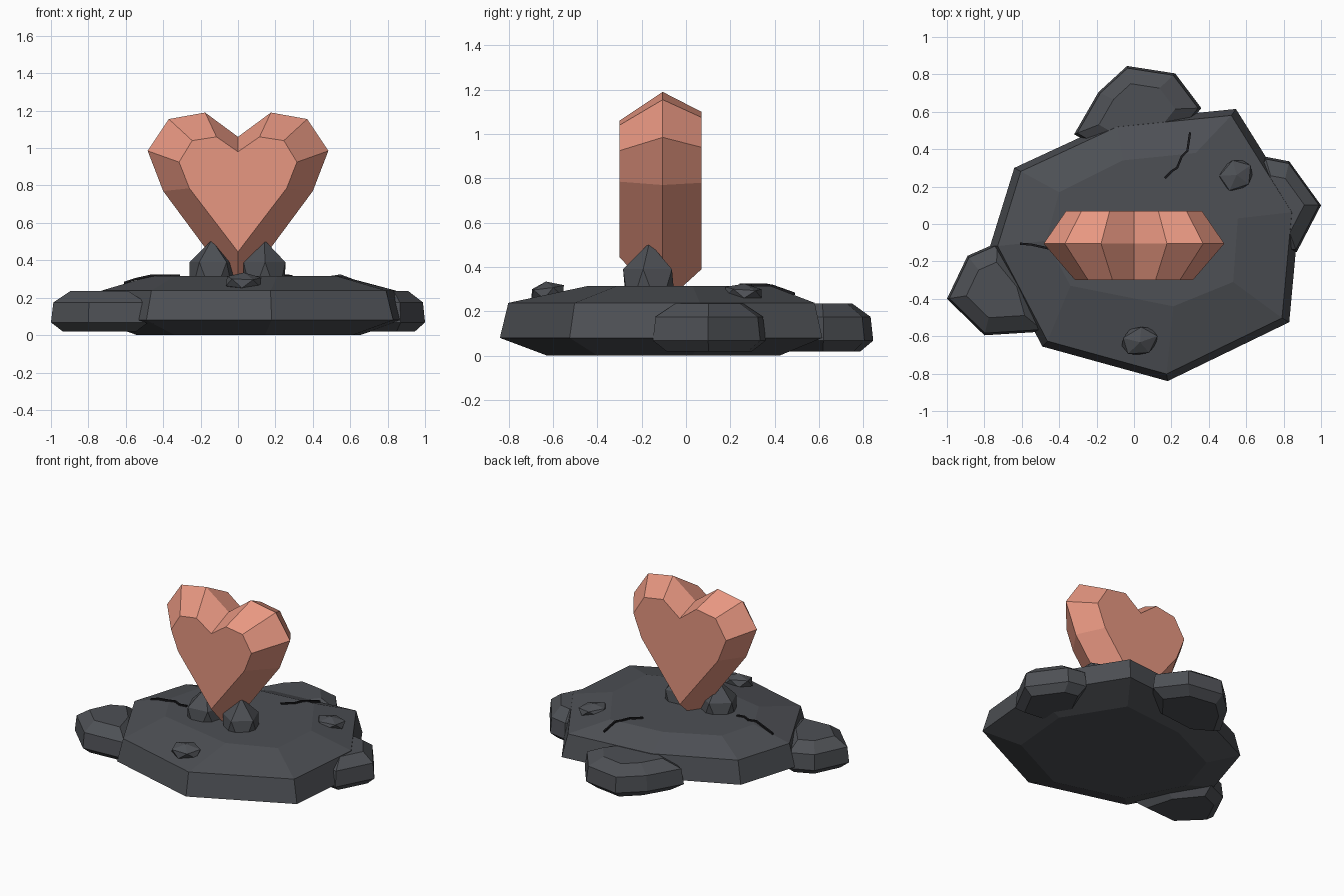
import bpy, bmesh
from mathutils import Vector

if "Cube" in bpy.data.objects:
    bpy.data.objects.remove(bpy.data.objects["Cube"])


def material(name, rgb):
    m = bpy.data.materials.new(name)
    m.diffuse_color = (*rgb, 1)
    m.use_nodes = True
    m.node_tree.nodes["Principled BSDF"].inputs["Base Color"].default_value = m.diffuse_color
    return m


STONE = material("dark_stone", (0.075, 0.08, 0.09))
CRYSTAL = material("salmon_crystal", (0.80, 0.31, 0.22))
CRACK = material("crack_black", (0.01, 0.01, 0.012))


def finish(name, bm, mat):
    bmesh.ops.recalc_face_normals(bm, faces=bm.faces)
    me = bpy.data.meshes.new(name)
    bm.to_mesh(me)
    bm.free()
    me.materials.append(mat)
    ob = bpy.data.objects.new(name, me)
    bpy.context.collection.objects.link(ob)
    return ob


def loft(name, rings, mat):
    """Join rings of equal point count with quads and cap both ends."""
    bm = bmesh.new()
    loops = [[bm.verts.new(p) for p in r] for r in rings]
    n = len(loops[0])
    for a, b in zip(loops, loops[1:]):
        for i in range(n):
            j = (i + 1) % n
            bm.faces.new((a[i], a[j], b[j], b[i]))
    bm.faces.new(loops[0])
    bm.faces.new(loops[-1])
    return finish(name, bm, mat)


def scaled(outline, s, z):
    c = sum((Vector(p) for p in outline), Vector((0, 0))) / len(outline)
    return [(*(c + (Vector(p) - c) * s), z) for p in outline]


# Main slab: widest low down, sloping in to a flat plateau
slab = [(0.545, 0.615), (0.885, 0.07), (0.83, -0.525), (0.18, -0.84),
        (-0.49, -0.655), (-0.77, -0.12), (-0.64, 0.30), (-0.10, 0.55)]
plateau = [(0.33, 0.38), (0.555, 0.03), (0.53, -0.31), (0.21, -0.44),
           (-0.34, -0.33), (-0.47, -0.09), (-0.40, 0.17), (-0.06, 0.34)]
loft("main_slab", [scaled(slab, 0.72, 0.0), scaled(slab, 1, 0.08),
                   scaled(slab, 0.95, 0.238), [(*p, 0.315) for p in plateau]], STONE)

# Side rocks tucked into the slab
side_rocks = {
    "left_rock": [(-1.0, -0.40), (-0.89, -0.17), (-0.73, -0.10), (-0.55, -0.32),
                  (-0.48, -0.575), (-0.80, -0.595)],
    "back_rock": [(-0.32, 0.48), (-0.19, 0.705), (-0.037, 0.845), (0.22, 0.805),
                  (0.36, 0.62), (0.20, 0.42), (-0.15, 0.38)],
    "right_rock": [(0.70, 0.36), (0.83, 0.335), (1.0, 0.10), (0.87, -0.15),
                   (0.68, -0.13), (0.58, 0.12)],
}
for name, o in side_rocks.items():
    loft(name, [scaled(o, 0.75, 0.018), scaled(o, 1, 0.068),
                scaled(o, 0.95, 0.175), scaled(o, 0.6, 0.235)], STONE)


# Faceted heart: half profiles (x, z) mirrored, front face, girdle, back face
def heart_ring(y, half):
    return ([(x, y, z) for x, z in half]
            + [(-x, y, z) for x, z in half[-2:0:-1]])


loft("heart_crystal", [
    heart_ring(-0.30, [(0, 0.98), (0.115, 1.06), (0.245, 1.04),
                       (0.315, 0.925), (0.26, 0.785), (0, 0.445)]),
    heart_ring(-0.105, [(0, 1.06), (0.176, 1.19), (0.37, 1.155),
                        (0.483, 0.985), (0.40, 0.77), (0, 0.23)]),
    heart_ring(0.07, [(0, 1.0), (0.13, 1.10), (0.28, 1.075),
                      (0.363, 0.94), (0.30, 0.78), (0, 0.39)])], CRYSTAL)


# Claw stones and pebbles: stretched icospheres
def stone(name, loc, size, turn):
    bpy.ops.mesh.primitive_ico_sphere_add(subdivisions=1, radius=1, location=loc,
                                          rotation=turn)
    ob = bpy.context.object
    ob.name = name
    ob.scale = size
    ob.data.materials.append(STONE)


stone("claw_left", (-0.14, -0.165, 0.293), (0.14, 0.13, 0.217), (0, 0, 0.4))
stone("claw_right", (0.14, -0.165, 0.293), (0.135, 0.13, 0.217), (0, 0, 1.0))
stone("front_pebble", (0.03, -0.625, 0.285), (0.11, 0.085, 0.05), (0.15, 0, 0.3))
stone("back_pebble", (0.545, 0.26, 0.285), (0.105, 0.09, 0.04), (0, 0.1, 0.6))


# Surface cracks: thin dark strips
def crack(name, pts, w=0.006, h=0.012):
    pts = [Vector(p) for p in pts]
    rings = []
    for i, p in enumerate(pts):
        d = pts[min(i + 1, len(pts) - 1)] - pts[max(i - 1, 0)]
        s = Vector((-d.y, d.x, 0)).normalized() * w
        up = Vector((0, 0, h))
        rings.append([p - s - up, p + s - up, p + s, p - s])
    loft(name, rings, CRACK)


crack("back_crack", [(0.30, 0.49, 0.285), (0.285, 0.39, 0.32), (0.255, 0.36, 0.325),
                     (0.23, 0.30, 0.325), (0.205, 0.285, 0.325), (0.165, 0.245, 0.325)])
crack("left_crack", [(-0.61, -0.105, 0.285), (-0.55, -0.11, 0.305), (-0.46, -0.13, 0.325),
                     (-0.41, -0.115, 0.325), (-0.36, -0.14, 0.325), (-0.31, -0.13, 0.325)])
